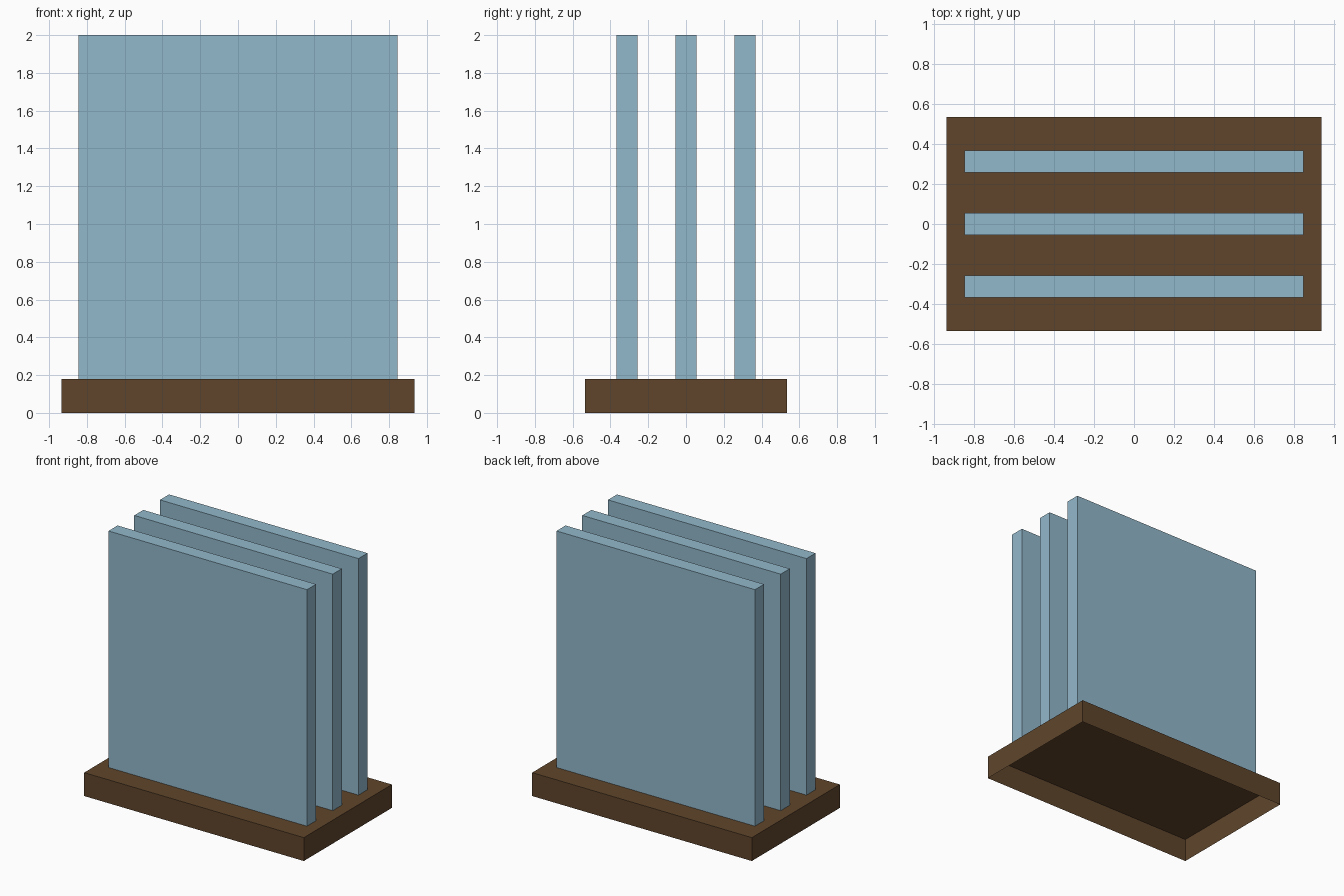
import bpy
import bmesh
from mathutils import Matrix, Vector

cube = bpy.data.objects.get("Cube")
if cube:
    bpy.data.objects.remove(cube, do_unlink=True)


def make_material(name, rgb):
    mat = bpy.data.materials.new(name)
    mat.use_nodes = True
    mat.diffuse_color = (*rgb, 1)
    mat.node_tree.nodes["Principled BSDF"].inputs["Base Color"].default_value = (*rgb, 1)
    return mat


def open_box(name, size, center_y, z, mat):
    """Box standing on height z, with no underside."""
    bm = bmesh.new()
    place = Matrix.Translation((0, center_y, z + size[2] / 2)) @ Matrix.Diagonal(Vector((*size, 1)))
    bmesh.ops.create_cube(bm, size=1, matrix=place)
    bm.normal_update()
    underside = [f for f in bm.faces if f.normal.z < -0.5]
    bmesh.ops.delete(bm, geom=underside, context="FACES")
    mesh = bpy.data.meshes.new(name)
    bm.to_mesh(mesh)
    bm.free()
    mesh.materials.append(mat)
    obj = bpy.data.objects.new(name, mesh)
    bpy.context.collection.objects.link(obj)
    return obj


wood = make_material("dark brown wood", (0.117, 0.060, 0.025))
blue = make_material("pale blue", (0.288, 0.479, 0.597))

# Hollow base tray, open underneath
BASE_HEIGHT = 0.18
open_box("base", (1.87, 1.07, BASE_HEIGHT), 0, 0, wood)

# Three upright panels, evenly spaced from front to back
SPACING = 0.313
for i, place in enumerate(("front", "middle", "back")):
    open_box(f"{place}_panel", (1.69, 0.11, 2 - BASE_HEIGHT), (i - 1) * SPACING, BASE_HEIGHT, blue)
